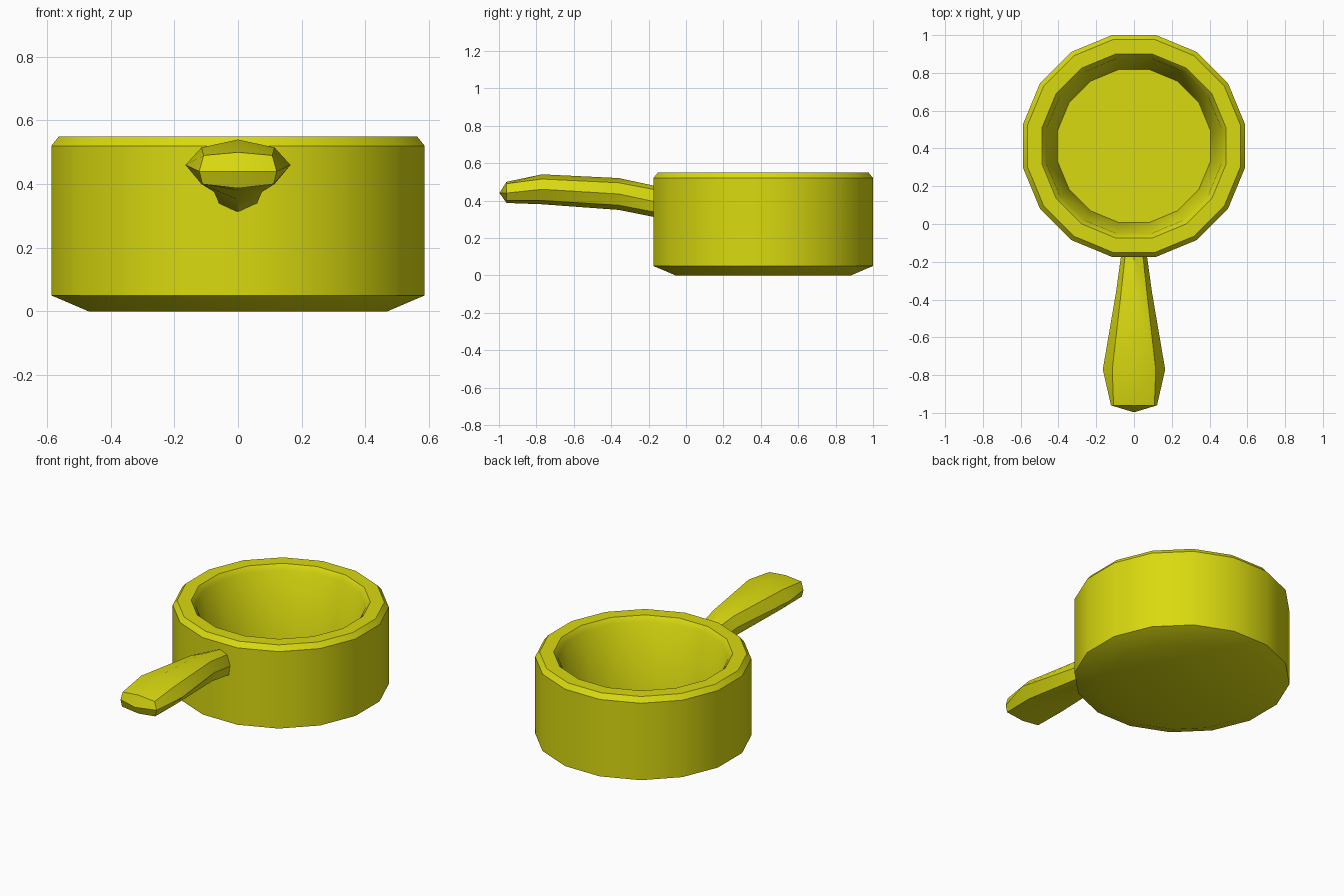
import bpy, bmesh, math

cube = bpy.data.objects.get("Cube")
if cube:
    bpy.data.objects.remove(cube, do_unlink=True)

yellow = bpy.data.materials.new("yellow")
yellow.use_nodes = True
yellow.diffuse_color = (0.7, 0.7, 0.005, 1)
yellow.node_tree.nodes["Principled BSDF"].inputs["Base Color"].default_value = (0.7, 0.7, 0.005, 1)

SIDES = 16
POT_Y = 0.413


def loft(bm, rings):
    """Skin consecutive closed rings of points, returning the vertex rings."""
    loops = [[bm.verts.new(p) for p in ring] for ring in rings]
    for a, b in zip(loops, loops[1:]):
        for i in range(len(a)):
            j = (i + 1) % len(a)
            bm.faces.new((a[i], a[j], b[j], b[i]))
    return loops


def finish(bm, name):
    bmesh.ops.recalc_face_normals(bm, faces=bm.faces[:])
    mesh = bpy.data.meshes.new(name)
    bm.to_mesh(mesh)
    bm.free()
    mesh.materials.append(yellow)
    mesh.shade_smooth()
    mesh.set_sharp_from_angle(angle=math.radians(32))
    obj = bpy.data.objects.new(name, mesh)
    bpy.context.collection.objects.link(obj)
    return obj


# Pot: apothem and height, from the underside over the rim to the inner floor
profile = [(0.47, 0), (0.587, 0.05), (0.587, 0.52), (0.563, 0.55),
           (0.487, 0.55), (0.463, 0.52), (0.405, 0.05)]


def polygon(apothem, z):
    r = apothem / math.cos(math.pi / SIDES)
    angles = [(i + 0.5) * math.tau / SIDES for i in range(SIDES)]
    return [(r * math.cos(a), POT_Y + r * math.sin(a), z) for a in angles]


bm = bmesh.new()
loops = loft(bm, [polygon(*p) for p in profile])
bm.faces.new(loops[0])
bm.faces.new(loops[-1])
finish(bm, "pot")

# Handle sections: y, top z, then (half width, z) of upper, middle, lower, then bottom z
sections = [
    (-0.15, 0.475, (0.045, 0.455), (0.066, 0.39), (0.058, 0.335), 0.308),
    (-0.36, 0.52, (0.068, 0.495), (0.095, 0.435), (0.075, 0.375), 0.35),
    (-0.77, 0.54, (0.115, 0.515), (0.165, 0.46), (0.115, 0.40), 0.38),
    (-0.96, 0.50, (0.108, 0.49), (0.122, 0.44), (0.112, 0.40), 0.387),
]


def section_ring(y, top, upper, middle, lower, bottom):
    right = [(x, y, z) for x, z in (upper, middle, lower)]
    left = [(-x, y, z) for x, y, z in reversed(right)]
    return [(0, y, top)] + right + [(0, y, bottom)] + left


bm = bmesh.new()
loops = loft(bm, [section_ring(*s) for s in sections])
bm.faces.new(loops[0])
# Blunt tip, ridged along the middle
tip = bm.verts.new((0, -0.997, 0.44))
end = loops[-1]
for i in range(0, 8, 2):
    bm.faces.new((end[i], end[i + 1], end[(i + 2) % 8], tip))
finish(bm, "handle")
